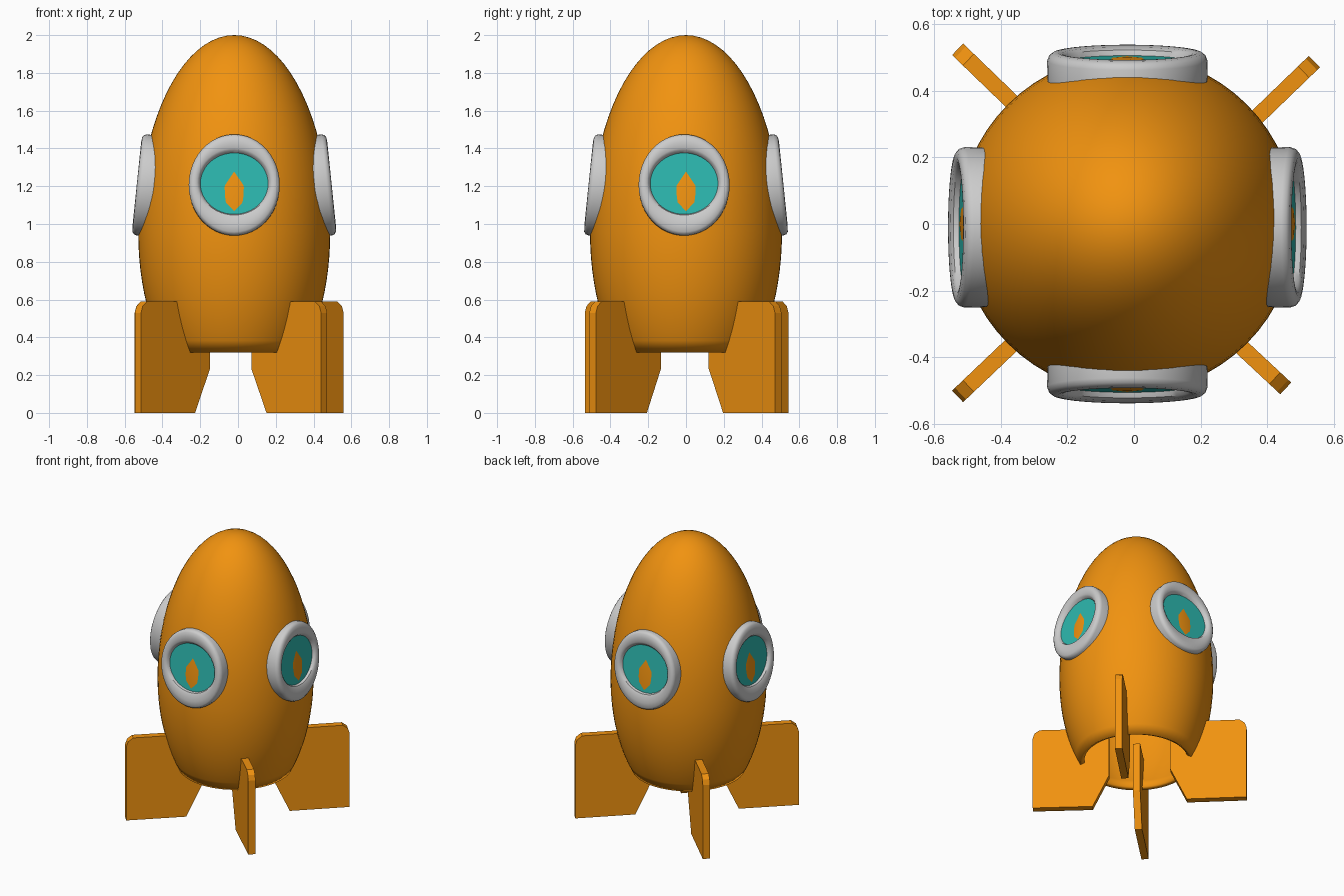
import bpy, bmesh
from math import sin, cos, pi, sqrt, radians
from mathutils import Matrix, Vector

if "Cube" in bpy.data.objects:
    bpy.data.objects.remove(bpy.data.objects["Cube"])

CX = -0.02  # hull axis


def material(name, rgb):
    m = bpy.data.materials.new(name)
    m.diffuse_color = (*rgb, 1)
    m.use_nodes = True
    m.node_tree.nodes["Principled BSDF"].inputs["Base Color"].default_value = m.diffuse_color
    return m


ORANGE = material("orange_paint", (0.88, 0.29, 0.005))
TEAL = material("teal_glass", (0.026, 0.48, 0.43))


def make_object(name, bm, mat=None, smooth=True, matrix=None):
    bmesh.ops.remove_doubles(bm, verts=bm.verts, dist=1e-5)
    bmesh.ops.recalc_face_normals(bm, faces=bm.faces)
    me = bpy.data.meshes.new(name)
    bm.to_mesh(me)
    bm.free()
    ob = bpy.data.objects.new(name, me)
    bpy.context.collection.objects.link(ob)
    if mat:
        me.materials.append(mat)
    if matrix:
        ob.matrix_world = matrix
    if smooth:
        bpy.ops.object.select_all(action='DESELECT')
        ob.select_set(True)
        bpy.context.view_layer.objects.active = ob
        bpy.ops.object.shade_smooth_by_angle(angle=radians(35))
    return ob


def loft(rings, closed=False):
    """Skin a list of equal-length point loops."""
    bm = bmesh.new()
    loops = [[bm.verts.new(p) for p in ring] for ring in rings]
    n = len(loops[0])
    pairs = list(zip(loops, loops[1:])) + ([(loops[-1], loops[0])] if closed else [])
    for a, b in pairs:
        for i in range(n):
            j = (i + 1) % n
            bm.faces.new((a[i], a[j], b[j], b[i]))
    return bm


# Hull: egg-shaped open shell, upper and lower ellipse halves
def hull_point(t):
    if t < 0:
        z = 0.95 + 0.63 * t
        return 0.508 * sqrt(1 - ((z - 0.95) / 0.92) ** 2), z
    a = t * pi / 2
    return 0.508 * cos(a), 0.95 + 1.05 * sin(a)


SEG = 64
profile = [hull_point(-1 + i / 10) for i in range(10)] + [hull_point(i / 20) for i in range(21)]
hull = make_object("hull", loft(
    [[(CX + r * cos(2 * pi * i / SEG), r * sin(2 * pi * i / SEG), z) for i in range(SEG)]
     for r, z in profile]), ORANGE)
shell = hull.modifiers.new("shell", 'SOLIDIFY')
shell.thickness = 0.03
shell.offset = -1

# Portholes: rounded oval ring plus flat glass, tilted to the hull
# (half width, half height, upward shift, outward depth)
RING = [(0.240, 0.268, 0, -0.065), (0.241, 0.269, 0, 0.000), (0.236, 0.264, 0, 0.014),
        (0.225, 0.252, 0, 0.023), (0.210, 0.222, 0.004, 0.026), (0.196, 0.185, 0.008, 0.023),
        (0.188, 0.172, 0.01, 0.016), (0.176, 0.160, 0.006, -0.006), (0.175, 0.159, 0.006, -0.065)]


def oval(a, b, up, depth, n=48):
    return [(a * cos(2 * pi * i / n), -depth, up + b * sin(2 * pi * i / n)) for i in range(n)]


for k, side in enumerate(("front", "right", "back", "left")):
    place = (Matrix.Translation((CX, -0.01 * (k % 2), 0)) @ Matrix.Rotation(k * pi / 2, 4, 'Z')
             @ Matrix.Translation((0, -0.490, 1.207)) @ Matrix.Rotation(radians(-5.9), 4, 'X'))
    make_object(side + "_porthole_ring", loft([oval(*p) for p in RING], closed=True), matrix=place)
    bm = bmesh.new()
    bm.faces.new([bm.verts.new(p) for p in oval(0.18, 0.164, 0.006, 0)])
    bmesh.ops.recalc_face_normals(bm, faces=bm.faces)
    glass = make_object(side + "_porthole_glass", bm, TEAL, smooth=False, matrix=place)
    if glass.data.polygons[0].normal.y > 0:
        glass.data.flip_normals()

# Fins: flat plates, x measured inward from the outer edge
FIN = [(0, 0.005), (0, 0.535), (-0.012, 0.57), (-0.045, 0.595), (-0.505, 0.595),
       (-0.505, 0.24), (-0.395, 0.005)]
for name, x, y, angle in (("back_right_fin", 0.542, 0.488, 44), ("back_left_fin", -0.53, 0.525, 136),
                          ("front_left_fin", -0.53, -0.518, 223.6), ("front_right_fin", 0.456, -0.494, -43)):
    bm = bmesh.new()
    face = bm.faces.new([bm.verts.new((px, -0.024, pz)) for px, pz in FIN])
    out = bmesh.ops.extrude_face_region(bm, geom=[face], use_keep_orig=True)
    bmesh.ops.translate(bm, vec=Vector((0, 0.048, 0)),
                        verts=[v for v in out["geom"] if isinstance(v, bmesh.types.BMVert)])
    make_object(name, bm, ORANGE, smooth=False,
                matrix=Matrix.Translation((x, y, -0.005)) @ Matrix.Rotation(radians(angle), 4, 'Z'))
